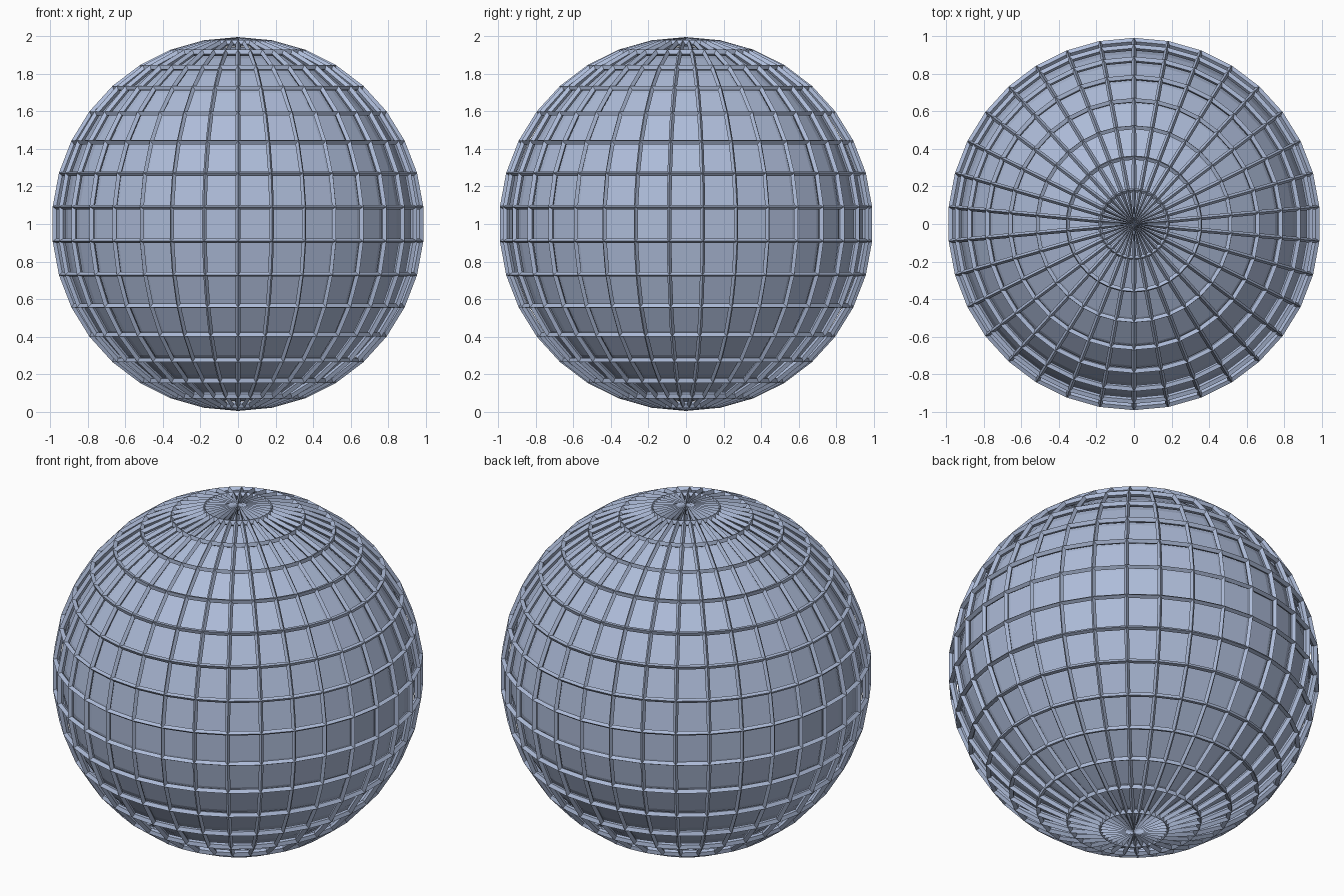
import bpy, bmesh, math

if "Cube" in bpy.data.objects:
    bpy.data.objects.remove(bpy.data.objects["Cube"])

SEG, RINGS, R = 34, 17, 1.0
mat = bpy.data.materials.new("blue grey")
mat.diffuse_color = (0.42, 0.5, 0.69, 1)
mat.use_nodes = True
mat.node_tree.nodes["Principled BSDF"].inputs["Base Color"].default_value = mat.diffuse_color

def sphere(name, radius):
    bpy.ops.mesh.primitive_uv_sphere_add(segments=SEG, ring_count=RINGS, radius=radius, location=(0, 0, 1))
    ob = bpy.context.object
    ob.name = name
    ob.data.materials.append(mat)
    return ob

# inner ball
core = sphere("inner_ball", 0.945)

# lattice of bars around the ball
cage = sphere("lattice", 0.995)
w = cage.modifiers.new("bars", 'WIREFRAME')
w.thickness = 0.035
w.offset = -1
w.use_even_offset = False
